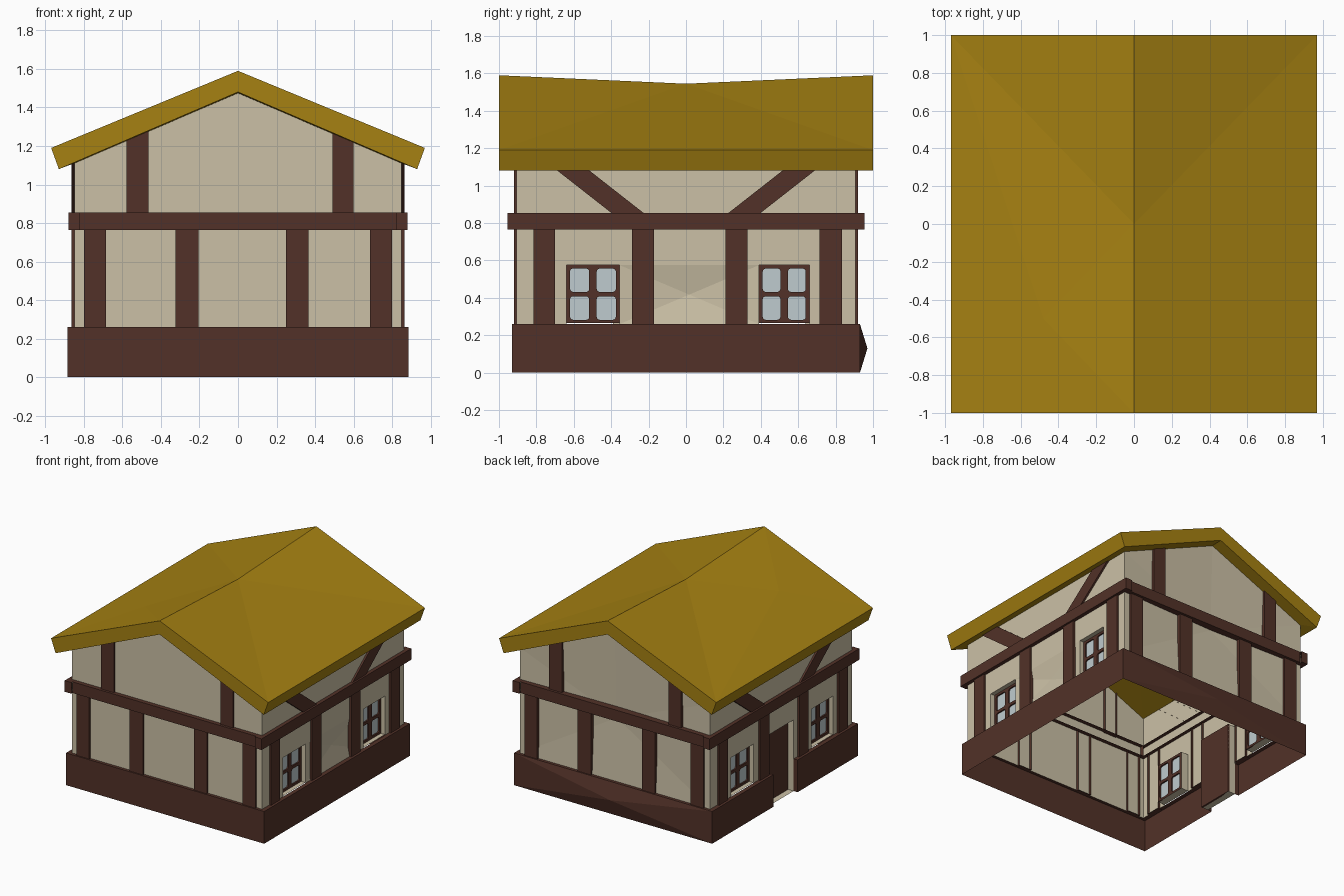
import bpy, bmesh, math
from mathutils import Matrix, Vector

if "Cube" in bpy.data.objects:
    bpy.data.objects.remove(bpy.data.objects["Cube"])


def material(name, rgb):
    m = bpy.data.materials.new(name)
    m.diffuse_color = (*rgb, 1)
    m.use_nodes = True
    m.node_tree.nodes["Principled BSDF"].inputs["Base Color"].default_value = m.diffuse_color
    return m


PLASTER = material("cream plaster", (0.60, 0.53, 0.38))
WOOD = material("dark timber", (0.085, 0.031, 0.021))
THATCH = material("golden roof", (0.38, 0.22, 0.006))
GLASS = material("pale glass", (0.52, 0.60, 0.62))

FRONT, RIGHT, BACK, LEFT = range(4)   # quarter turns about z
WX, WY = 0.85, 0.905                  # half size of the walls


def finish(bm, name, mat, recalc=False):
    bmesh.ops.remove_doubles(bm, verts=bm.verts, dist=1e-5)
    if recalc:
        bmesh.ops.recalc_face_normals(bm, faces=bm.faces)
    me = bpy.data.meshes.new(name)
    bm.to_mesh(me)
    bm.free()
    me.materials.append(mat)
    ob = bpy.data.objects.new(name, me)
    bpy.context.collection.objects.link(ob)
    return ob


def place(u, z, d, side):
    """Point on a side: u to the right, z up, d outward."""
    return Matrix.Rotation(side * math.pi / 2, 3, 'Z') @ Vector((u, -d, z))


def face(bm, side, pts, d):
    return bm.faces.new([bm.verts.new(place(u, z, d, side)) for u, z in pts])


def sleeve(bm, side, pts, d0, d1):
    """Side faces running from depth d1 back to d0."""
    for a, b in zip(pts, pts[1:] + pts[:1]):
        bm.faces.new([bm.verts.new(place(*p, d, side))
                      for p, d in ((b, d1), (a, d1), (a, d0), (b, d0))])


def prism(bm, side, pts, d0, d1, closed=False):
    face(bm, side, pts, d1)
    sleeve(bm, side, pts, d0, d1)
    if closed:
        face(bm, side, pts[::-1], d0)


def rect(u0, u1, z0, z1):
    return [(u0, z0), (u1, z0), (u1, z1), (u0, z1)]


def poke(bm, f, offset):
    c = bmesh.ops.poke(bm, faces=[f])['verts'][0]
    c.co += f_offset(offset)


def f_offset(v):
    return Vector(v)


WINDOWS = [(-0.64, -0.355), (0.39, 0.66)]
WZ = (0.265, 0.575)
DOOR = (-0.15, 0.16)

# gable walls
for side, name in ((FRONT, "front_wall"), (BACK, "back_wall")):
    bm = bmesh.new()
    f = face(bm, side, [(-WX, .26), (WX, .26), (WX, 1.11), (0, 1.475), (-WX, 1.11)], WY)
    if side == BACK:
        poke(bm, f, (0, -0.025, 0))
    finish(bm, name, PLASTER)

# side walls with recessed window and door openings
for side, name in ((RIGHT, "right_wall"), (LEFT, "left_wall")):
    bm = bmesh.new()
    solid = [(-WY, WINDOWS[0][0]), (WINDOWS[1][1], WY)]
    holes = [rect(*w, *WZ) for w in WINDOWS]
    if side == LEFT:
        solid += [(WINDOWS[0][1], DOOR[0]), (DOOR[1], WINDOWS[1][0])]
        holes.append(rect(*DOOR, 0, WZ[1]))
    else:
        f = face(bm, side, rect(WINDOWS[0][1], WINDOWS[1][0], .26, WZ[1]), WX)
        poke(bm, f, (-0.03, 0, 0))
    for u0, u1 in solid:
        face(bm, side, rect(u0, u1, .26, WZ[1]), WX)
    face(bm, side, rect(-WY, WY, WZ[1], 1.11), WX)
    for h in holes:
        sleeve(bm, side, h[::-1], 0.785, WX)
    finish(bm, name, PLASTER)

# door
bm = bmesh.new()
prism(bm, LEFT, rect(*DOOR, 0, WZ[1]), 0.785, 0.80, True)
finish(bm, "door", WOOD)

# plinth running round the house from one door jamb to the other
bm = bmesh.new()
path = [(-.885, -.16, -WX, -.16), (-.885, -.93, -WX, -WY), (.885, -.93, WX, -WY),
        (.885, .93, WX, WY), (-.885, .93, -WX, WY), (-.885, .15, -WX, .15)]
rings = [[bm.verts.new(c) for c in ((x, y, 0), (x, y, .26), (ix, iy, .26), (ix, iy, 0))]
         for x, y, ix, iy in path]
back = None
for i, (a, b) in enumerate(zip(rings, rings[1:])):
    f = bm.faces.new((a[0], b[0], b[1], a[1]))
    bm.faces.new((a[1], b[1], b[2], a[2]))
    if i == 3:
        back = f
bm.faces.new(rings[0])
bm.faces.new(rings[-1][::-1])
poke(bm, back, (0, 0.04, 0))
finish(bm, "plinth", WOOD)

# upright posts, open at the back like the braces and beams
bm = bmesh.new()
for side in (FRONT, BACK):
    for u0, u1 in ((-.80, -.685), (-.325, -.205), (.25, .365), (.685, .80)):
        prism(bm, side, rect(u0, u1, .255, .77), WY - .02, WY + .015)
    for u0, u1 in ((-.58, -.465), (.49, .60)):
        prism(bm, side, rect(u0, u1, .85, 1.295), WY - .02, WY + .015)
for side in (RIGHT, LEFT):
    for u0, u1 in ((-.815, -.70), (-.29, -.17), (.21, .33), (.715, .835)):
        prism(bm, side, rect(u0, u1, .255, .77), WX - .02, WX + .015)
finish(bm, "posts", WOOD)

# slanted braces under the eaves
bm = bmesh.new()
for side in (RIGHT, LEFT):
    for s in (-1, 1):
        pts = [(s * .228, .855), (s * .40, .855), (s * .745, 1.125), (s * .573, 1.125)]
        prism(bm, side, pts if s > 0 else pts[::-1], WX - .02, WX + .015)
finish(bm, "braces", WOOD)

# horizontal beams
bm = bmesh.new()
for side in (FRONT, BACK):
    prism(bm, side, rect(-.82, .82, .765, .855), WY - .035, .94)
for side in (RIGHT, LEFT):
    prism(bm, side, rect(-.955, .955, .765, .855), .82, .88)
finish(bm, "beams", WOOD)


# windows: frame with four rounded panes
def rounded(u0, u1, z0, z1, r=0.016):
    pts = []
    for i, (cx, cz) in enumerate(rect(u0 + r, u1 - r, z0 + r, z1 - r)):
        for k in range(4):
            a = math.pi + i * math.pi / 2 + k * math.pi / 6
            pts.append((cx + r * math.cos(a), cz + r * math.sin(a)))
    return pts


for side, label in ((RIGHT, "right"), (LEFT, "left")):
    for n, (u0, u1) in enumerate(WINDOWS):
        cu = bpy.data.curves.new("frame", 'CURVE')
        cu.dimensions = '2D'
        cu.fill_mode = 'BOTH'
        cu.extrude = 0.014
        m, z0, z1 = (u0 + u1) / 2, *WZ
        loops = [rect(u0, u1, z0, z1)]
        for a, b in ((u0 + .02, m - .02), (m + .02, u1 - .02)):
            for c, d in ((z0 + .018, .408), (.432, z1 - .018)):
                loops.append(rounded(a, b, c, d))
        for pts in loops:
            sp = cu.splines.new('POLY')
            sp.points.add(len(pts) - 1)
            for p, (u, z) in zip(sp.points, pts):
                p.co = (u, z, 0, 1)
            sp.use_cyclic_u = True
        tmp = bpy.data.objects.new("frame_curve", cu)
        bpy.context.collection.objects.link(tmp)
        me = bpy.data.meshes.new_from_object(tmp.evaluated_get(bpy.context.evaluated_depsgraph_get()))
        bpy.data.objects.remove(tmp)
        me.transform(Matrix.Rotation(side * math.pi / 2, 4, 'Z')
                     @ Matrix.Rotation(math.pi / 2, 4, 'X') @ Matrix.Translation((0, 0, 0.80)))
        bm = bmesh.new()
        bm.from_mesh(me)
        for f in bm.faces:
            f.smooth = False
            f.material_index = 0
        finish(bm, f"{label}_window_frame_{n + 1}", WOOD, True)
        bm = bmesh.new()
        prism(bm, side, rect(u0 + .01, u1 - .01, z0 + .01, z1 - .01), .797, .803, True)
        finish(bm, f"{label}_window_glass_{n + 1}", GLASS)

# roof: thick gable with a sagging ridge
bm = bmesh.new()
V = lambda *c: bm.verts.new(c)
ridge = {}
for key, z in (("top", 1.59), ("low", 1.48)):
    ridge[key] = [V(0, -1, z), V(0, 0, z - .045), V(0, 1, z)]
for s in (-1, 1):
    eave = {"top": [V(s * .97, y, 1.19) for y in (-1, 1)],
            "low": [V(s * .93, y, 1.08) for y in (-1, 1)]}
    for key in eave:
        e, r = eave[key], ridge[key]
        if s < 0 and key == "top":
            c = V(-.48, -.5, 1.388)
            loop = [e[0], r[0], r[1], e[1]]
            for a, b in zip(loop, loop[1:] + loop[:1]):
                bm.faces.new((a, b, c))
        else:
            bm.faces.new((e[0], r[0], r[1]))
            bm.faces.new((e[0], r[1], e[1]))
        bm.faces.new((r[1], r[2], e[1]))
    bm.faces.new((*eave["top"], *eave["low"][::-1]))
    for i, j in ((0, 0), (1, 2)):
        bm.faces.new((eave["top"][i], ridge["top"][j], ridge["low"][j], eave["low"][i]))
finish(bm, "roof", THATCH, True)
